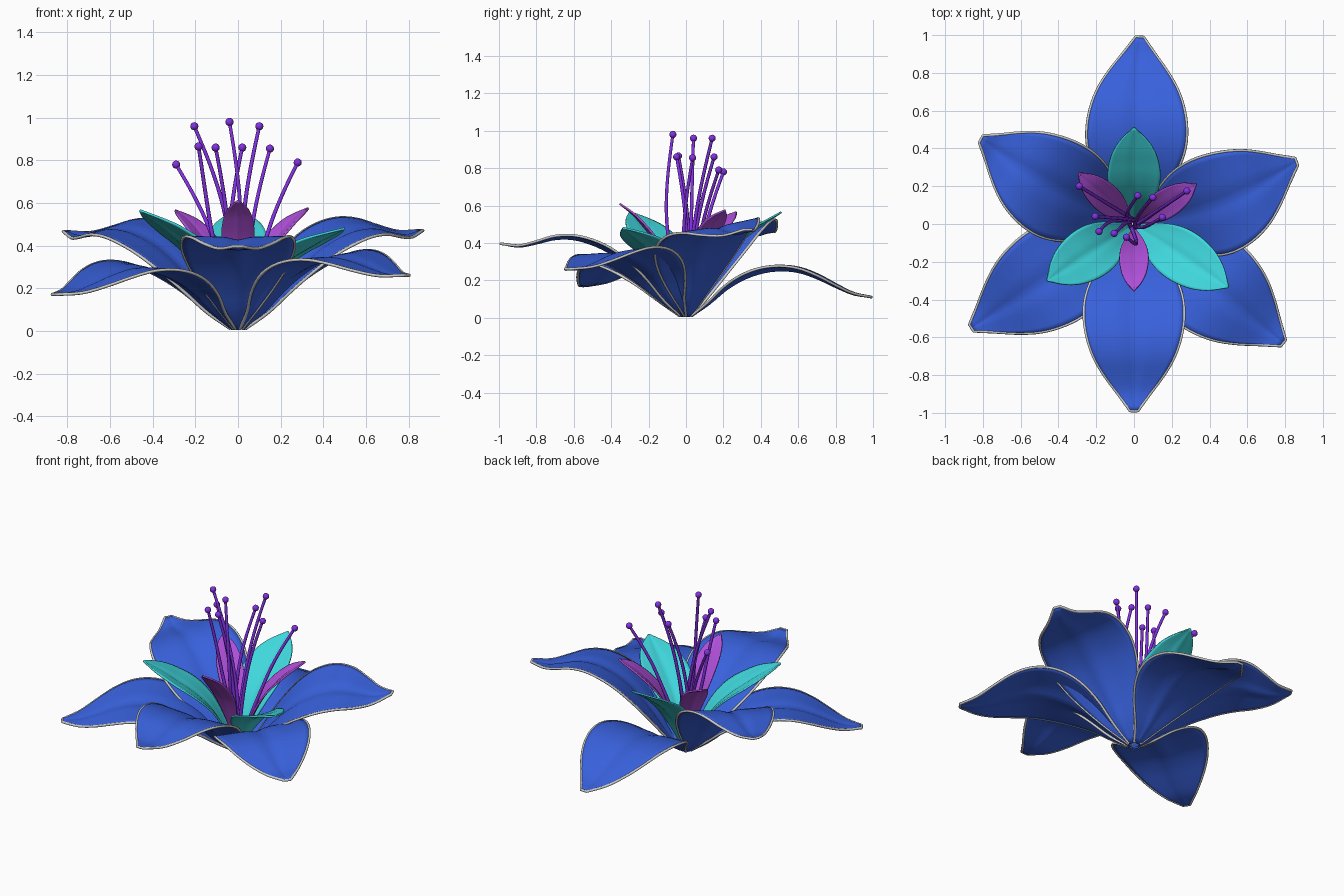
import bpy, math
from mathutils import Vector

if "Cube" in bpy.data.objects:
    bpy.data.objects.remove(bpy.data.objects["Cube"])


def material(name, rgb):
    m = bpy.data.materials.new(name)
    m.diffuse_color = (*rgb, 1)
    m.use_nodes = True
    m.node_tree.nodes["Principled BSDF"].inputs["Base Color"].default_value = m.diffuse_color
    return m


BLUE = material("blue", (0.04, 0.12, 0.72))
TEAL = material("teal", (0.05, 0.68, 0.72))
PURPLE = material("purple", (0.43, 0.08, 0.70))
VIOLET = material("violet", (0.23, 0.03, 0.78))


def sample(vals, u):
    """Smooth (Catmull-Rom) lookup in an evenly spaced list."""
    n = len(vals) - 1
    i = min(int(u * n), n - 1)
    t = u * n - i
    b, c = vals[i], vals[i + 1]
    a = vals[i - 1] if i > 0 else 2 * b - c
    d = vals[i + 2] if i + 2 <= n else 2 * c - b
    return b + 0.5 * t * (c - a + t * (2 * a - 5 * b + 4 * c - d + t * (3 * (b - c) + d - a)))


def tube(name, pts, radius, mat=None, radii=None):
    cu = bpy.data.curves.new(name, 'CURVE')
    cu.dimensions = '3D'
    cu.bevel_depth = radius
    cu.bevel_resolution = 2
    cu.use_fill_caps = True
    sp = cu.splines.new('POLY')
    sp.points.add(len(pts) - 1)
    for i, p in enumerate(pts):
        sp.points[i].co = (*p, 1)
        if radii:
            sp.points[i].radius = radii[i]
    ob = bpy.data.objects.new(name, cu)
    if mat:
        cu.materials.append(mat)
    bpy.context.collection.objects.link(ob)


def petal(name, tip, heights, widths, width, mat, dz=0, roll=0, bend=0, cup=0.1,
          base=0.03, thick=0.01, rim=0):
    """Petal grid along the midline heights, cupped across, pointing at tip (x, y)."""
    length = math.hypot(*tip)
    out = Vector((tip[0] / length, tip[1] / length, 0))
    side = Vector((-out.y, out.x, 0))
    nu, nv = 32, 16

    def mid(u):
        return base + (length - base) * u, sample(heights, u) + dz * u

    verts = []
    for i in range(nu + 1):
        u = i / nu
        r, z = mid(u)
        r0, z0 = mid(max(u - 0.02, 0))
        r1, z1 = mid(min(u + 0.02, 1))
        k = math.hypot(r1 - r0, z1 - z0)
        normal = out * (-(z1 - z0) / k) + Vector((0, 0, (r1 - r0) / k))
        w = max(sample(widths, u), 0.02) * width
        swing = math.sin(math.pi * u)
        for j in range(nv + 1):
            v = 2 * j / nv - 1
            lift = w * cup * (1 - u) * v * v * 2
            lift += 0.06 * w * (1 - math.exp(-(v / 0.18) ** 2))
            p = out * r + side * (w * v + bend * swing) + normal * lift
            p.z += z + roll * v * swing
            verts.append(p)
    row = nv + 1
    faces = [(i * row + j, (i + 1) * row + j, (i + 1) * row + j + 1, i * row + j + 1)
             for i in range(nu) for j in range(nv)]
    me = bpy.data.meshes.new(name)
    me.from_pydata(verts, [], faces)
    me.polygons.foreach_set("use_smooth", [True] * len(faces))
    me.materials.append(mat)
    ob = bpy.data.objects.new(name, me)
    bpy.context.collection.objects.link(ob)
    mod = ob.modifiers.new("thickness", 'SOLIDIFY')
    mod.thickness = thick
    mod.offset = 0
    if rim:
        edge = [verts[i * row] for i in range(nu + 1)]
        edge += [verts[nu * row + j] for j in range(1, nv)]
        edge += [verts[i * row + nv] for i in range(nu, -1, -1)]
        tube(name + "_rim", edge, rim)


# Outer petals: three high and three low, with grey rims
outer_w = [0.08, 0.32, 0.63, 0.86, 0.98, 1.0, 0.94, 0.81, 0.60, 0.34, 0.08]
high = [0.008, 0.085, 0.19, 0.28, 0.35, 0.395, 0.42, 0.42, 0.397, 0.38, 0.395]
low = [0.008, 0.075, 0.155, 0.21, 0.242, 0.253, 0.243, 0.21, 0.165, 0.125, 0.11]
for label, tip, hs, dz, roll, bend in [
        ("front", (0, -0.99), high, 0, 0, 0),
        ("back_right", (0.86, 0.33), high, 0.075, 0.045, -0.06),
        ("back_left", (-0.81, 0.45), high, 0.07, -0.042, 0.035),
        ("back", (0.03, 0.99), low, 0, 0, 0),
        ("front_right", (0.79, -0.63), low, 0.15, 0.022, 0),
        ("front_left", (-0.86, -0.55), low, 0.06, -0.02, 0)]:
    petal("outer_petal_" + label, tip, hs, outer_w, 0.265, BLUE, dz, roll, bend,
          cup=0.03, rim=0.0075)

# Middle teal petals
inner_w = [0.12, 0.45, 0.75, 0.94, 1.0, 0.95, 0.8, 0.5, 0.03]
teal_z = [0.05, 0.17, 0.27, 0.34, 0.395, 0.44, 0.485, 0.525, 0.565]
for label, tip, dz in [("back", (0, 0.51), 0), ("right", (0.50, -0.335), -0.085),
                       ("left", (-0.46, -0.30), 0)]:
    petal("middle_petal_" + label, tip, teal_z, inner_w, 0.14, TEAL, dz, cup=0.12)

# Inner purple petals
purple_z = [0.08, 0.20, 0.30, 0.38, 0.44, 0.49, 0.535, 0.57, 0.60]
for label, tip, dz in [("front", (0, -0.355), 0.01), ("right", (0.33, 0.21), -0.025),
                       ("left", (-0.295, 0.27), -0.035)]:
    petal("inner_petal_" + label, tip, purple_z, inner_w, 0.077, PURPLE, dz, cup=0.15)

# Stamens: thin curved filaments with round anthers; last two numbers bow them sideways
tips = [(-0.29, 0.20, 0.78, 0, 0), (-0.205, 0.04, 0.96, 0.03, 0),
        (-0.185, -0.04, 0.865, -0.04, 0.02), (-0.105, -0.05, 0.86, 0.01, 0.02),
        (-0.04, -0.07, 0.98, 0.04, -0.07), (0.02, 0.15, 0.86, -0.04, 0),
        (0.10, 0.14, 0.96, -0.02, 0), (0.15, 0.035, 0.855, -0.01, -0.02),
        (0.28, 0.175, 0.79, 0, 0)]
spread = [0.0, 0.12, 0.26, 0.41, 0.57, 0.77, 1.0]
for n, (x, y, z, sx, sy) in enumerate(tips, 1):
    a = n * 2 * math.pi / 9
    bx, by = 0.02 * math.cos(a), 0.02 * math.sin(a)
    pts = []
    for i in range(25):
        u = i / 24
        s, bow = sample(spread, u), math.sin(math.pi * u)
        pts.append((bx * (1 - s) + x * s + sx * bow,
                    by * (1 - s) + y * s + sy * bow,
                    0.05 + (z - 0.05) * u))
    tube(f"stamen_{n}", pts, 0.010, VIOLET, [1.1 - 0.25 * i / 24 for i in range(25)])
    bpy.ops.mesh.primitive_uv_sphere_add(segments=16, ring_count=10, radius=0.019,
                                         location=(x, y, z))
    anther = bpy.context.object
    anther.name = f"anther_{n}"
    anther.data.materials.append(VIOLET)
    bpy.ops.object.shade_smooth()
